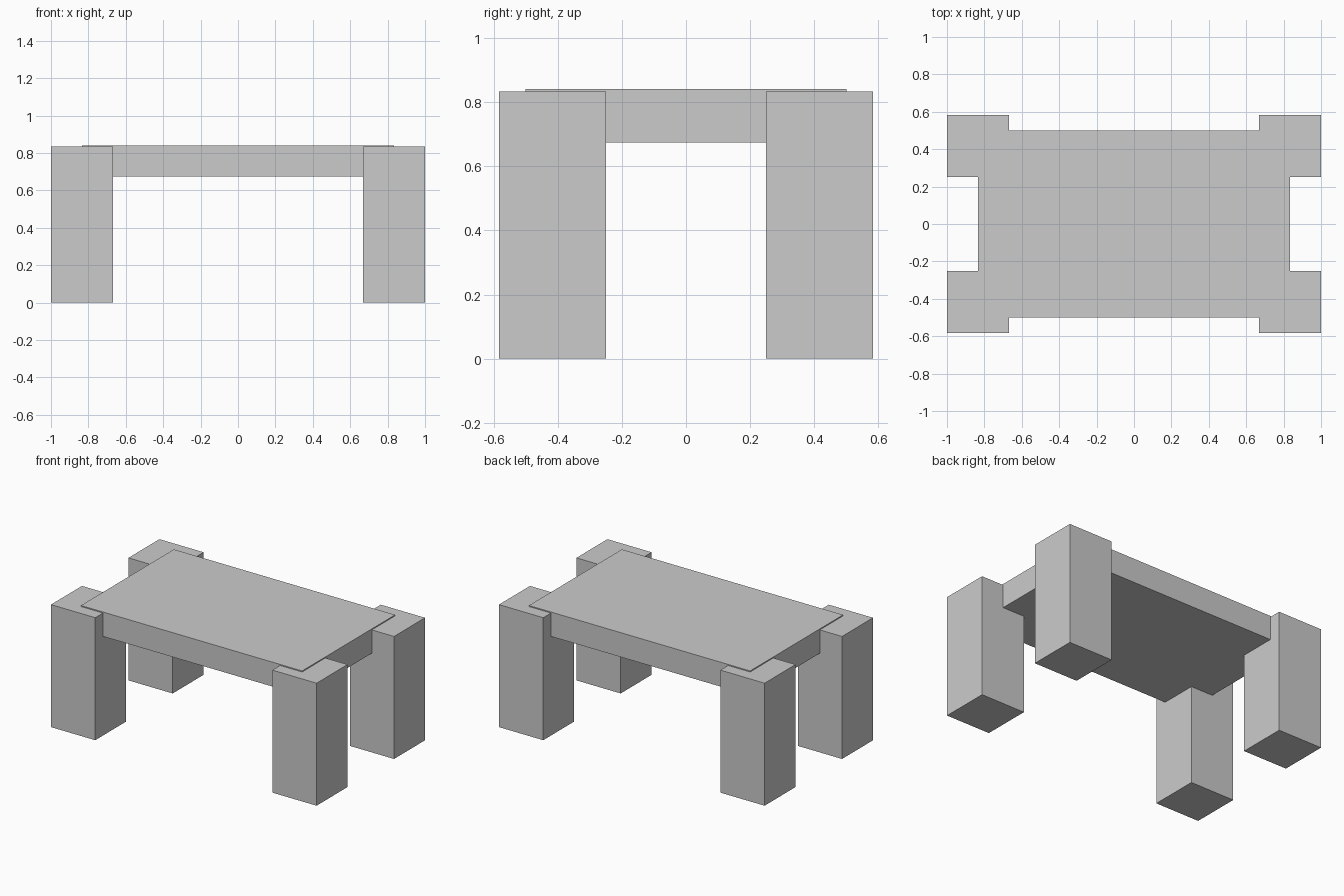
import bpy

if "Cube" in bpy.data.objects:
    bpy.data.objects.remove(bpy.data.objects["Cube"])


def box(name, low, high):
    """Axis-aligned box between two corners."""
    centre = [(a + b) / 2 for a, b in zip(low, high)]
    bpy.ops.mesh.primitive_cube_add(size=1, location=centre)
    obj = bpy.context.object
    obj.name = name
    obj.scale = [b - a for a, b in zip(low, high)]
    bpy.ops.object.transform_apply(location=True, rotation=False, scale=True)
    return obj


# Table top, sitting slightly proud of the legs
box("table_top", (-0.833, -0.5, 0.675), (0.833, 0.5, 0.841))

# Four square corner legs
for side, sx in (("left", -1), ("right", 1)):
    for end, sy in (("front", -1), ("back", 1)):
        x = sorted((sx * 0.667, sx * 1.0))
        y = sorted((sy * 0.25, sy * 0.583))
        box(f"{end}_{side}_leg", (x[0], y[0], 0), (x[1], y[1], 0.834))
